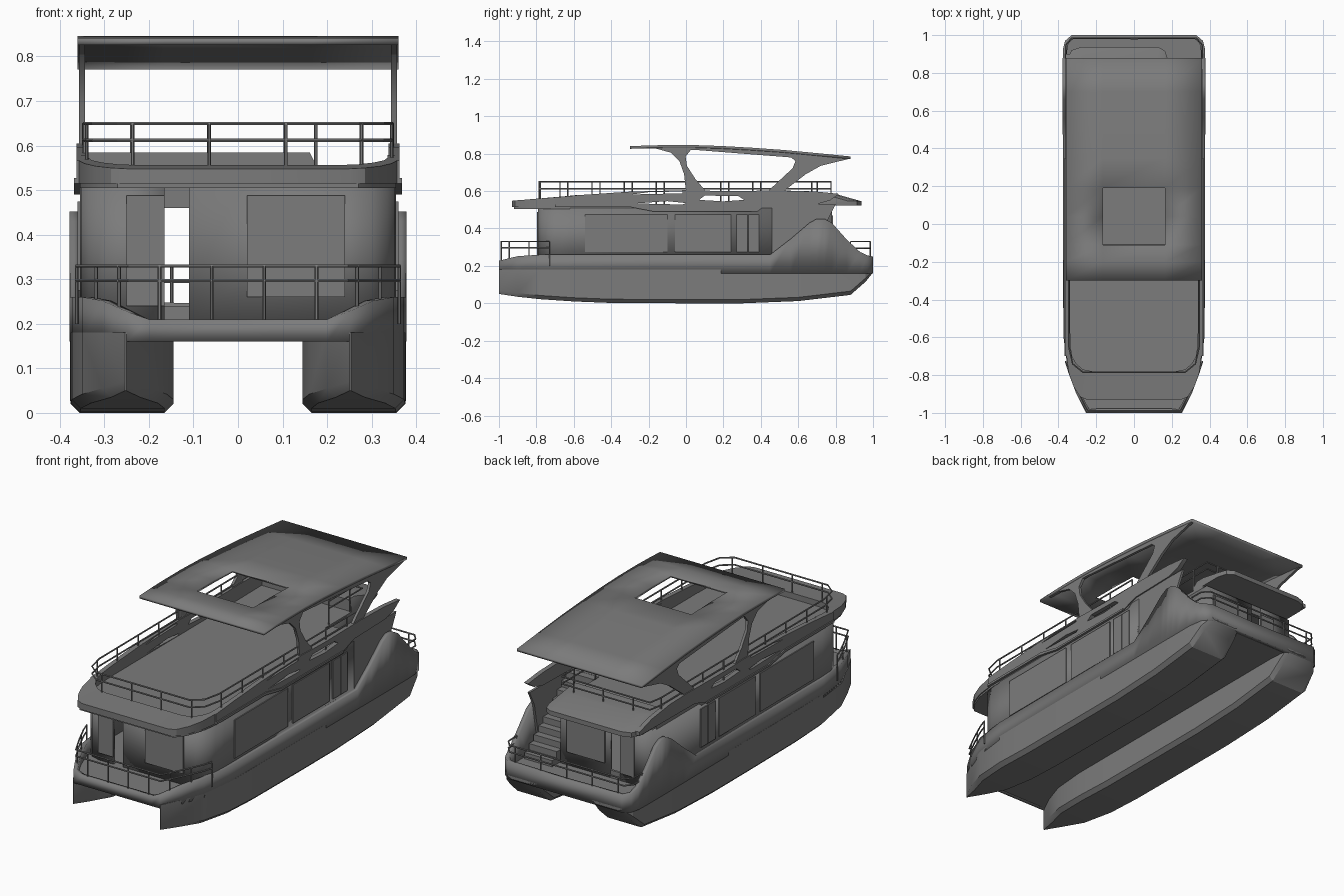
import bpy
import bmesh
from math import hypot

cube = bpy.data.objects.get("Cube")
if cube:
    bpy.data.objects.remove(cube, do_unlink=True)

GREY = bpy.data.materials.new("hull grey")
GREY.use_nodes = True
GREY.diffuse_color = (0.2, 0.2, 0.2, 1)
GREY.node_tree.nodes["Principled BSDF"].inputs["Base Color"].default_value = (0.2, 0.2, 0.2, 1)
made = []


def finish(name, bm, thick=0, recalc=True):
    if recalc:
        bmesh.ops.recalc_face_normals(bm, faces=bm.faces)
    me = bpy.data.meshes.new(name)
    bm.to_mesh(me)
    bm.free()
    me.materials.append(GREY)
    ob = bpy.data.objects.new(name, me)
    bpy.context.collection.objects.link(ob)
    if thick:
        mod = ob.modifiers.new("thickness", "SOLIDIFY")
        mod.thickness = thick
        mod.offset = -1
    made.append(ob)
    return ob


def loft(name, rings, closed=True, caps=True, thick=0):
    """Skin a series of rings that have equal point counts."""
    bm = bmesh.new()
    vs = [[bm.verts.new(p) for p in ring] for ring in rings]
    n = len(rings[0])
    for a, b in zip(vs, vs[1:]):
        for i in range(n if closed else n - 1):
            k = (i + 1) % n
            bm.faces.new((a[i], a[k], b[k], b[i]))
    if caps:
        bm.faces.new(vs[0][::-1])
        bm.faces.new(vs[-1])
    return finish(name, bm, thick, recalc=caps)


def plate(name, plan, z0, z1):
    return loft(name, [[(x, y, z) for x, y in plan] for z in (z0, z1)])


def side_plate(name, profile, x0, x1):
    return loft(name, [[(x, y, z) for y, z in profile] for x in (x0, x1)])


def box(name, x0, x1, y0, y1, z0, z1):
    return plate(name, [(x0, y0), (x1, y0), (x1, y1), (x0, y1)], z0, z1)


def mirrored(half):
    """Close a right-hand path into a loop across the centre line."""
    return half + [(-p[0], *p[1:]) for p in reversed(half) if p[0] > 0]


def railing(name, path, base, mid, top, gap):
    """Two rails along a path with evenly spaced posts."""
    cu = bpy.data.curves.new(name, "CURVE")
    cu.dimensions = "3D"
    cu.bevel_depth = 0.004
    cu.bevel_resolution = 1
    cu.use_fill_caps = True

    def tube(pts):
        sp = cu.splines.new("POLY")
        sp.points.add(len(pts) - 1)
        for q, p in zip(sp.points, pts):
            q.co = (*p, 1)

    for z in (mid, top):
        tube([(x, y, z) for x, y in path])
    lengths = [hypot(b[0] - a[0], b[1] - a[1]) for a, b in zip(path, path[1:])]
    count = max(2, round(sum(lengths) / gap))
    for k in range(count + 1):
        d = sum(lengths) * k / count
        for a, b, l in zip(path, path[1:], lengths):
            if d <= l + 1e-6:
                t = d / l
                x, y = a[0] + (b[0] - a[0]) * t, a[1] + (b[1] - a[1]) * t
                tube([(x, y, base), (x, y, top)])
                break
            d -= l
    cu.materials.append(GREY)
    ob = bpy.data.objects.new(name, cu)
    bpy.context.collection.objects.link(ob)
    bpy.ops.object.select_all(action="DESELECT")
    ob.select_set(True)
    bpy.context.view_layer.objects.active = ob
    bpy.ops.object.convert(target="MESH")
    made.append(bpy.context.view_layer.objects.active)


# Twin hulls: station y, inner x, outer x, bottom z
stations = [(-1, .25, .254, .05), (-.9, .2, .305, .035), (-.78, .16, .35, .022),
            (-.6, .145, .373, .01), (-.4, .145, .375, .002), (0, .145, .376, 0),
            (.3, .145, .376, 0), (.6, .145, .377, .012), (.88, .145, .377, .045),
            (.96, .15, .365, .115), (1, .16, .33, .165)]
for side, label in ((1, "left"), (-1, "right")):
    rings = []
    for y, xi, xo, z in stations:
        d = min(.02, (xo - xi) * .2)
        zc = min(z + .02, .176)
        sect = [(xi, .18), (xi, zc), (xi + d, z), (xo - d, z), (xo, zc), (xo, .18)]
        rings.append([(side * x, y, h) for x, h in sect])
    loft(label + "_hull", rings)

# Topsides with raised stern wings, and the main deck
sheer = [(0, -1, .21), (.2, -1, .21), (.25, -1, .228), (.305, -.9, .252), (.35, -.78, .26),
         (.373, -.6, .26), (.377, .45, .26), (.378, .56, .345), (.378, .66, .43),
         (.378, .7, .452), (.378, .74, .452), (.378, .78, .43), (.378, .86, .34),
         (.375, .93, .275), (.365, .97, .256), (.33, 1, .25), (0, 1, .245)]
loop = mirrored(sheer)
loft("topsides", [[(x, y, .16) for x, y, z in loop], loop], caps=False, thick=.022)
plate("main_deck", [(x * .99, y * .995) for x, y, z in loop], .16, .2)

# Cabin walls, split by a walk-through doorway
corner = [(.25, -.79), (.3, -.775), (.335, -.74), (.352, -.69), (.355, -.62)]
left_run = [(-.11, -.79)] + corner + [(.355, .46), (.18, .46), (.18, .78), (-.11, .78)]
right_run = [(-.165, .78), (-.355, .78)] + [(-x, y) for x, y in reversed(corner)] + [(-.165, -.79)]
for label, run in (("left", left_run), ("right", right_run)):
    loft(label + "_cabin_wall", [[(x, y, z) for x, y in run] for z in (.2, .51)],
         closed=False, caps=False, thick=.012)
box("stern_door_lintel", -.17, -.105, .768, .78, .46, .51)
box("stern_door_sill", -.17, -.105, .768, .78, .2, .24)
side_plate("stair_side_wall", [(.45, .24), (.72, .24), (.76, .45), (.8, .53), (.45, .53)], .343, .355)

# Window and door panels
box("bow_window", .02, .24, -.796, -.789, .26, .488)
box("bow_door_panel", -.25, -.165, -.796, -.789, .24, .488)
box("stern_window", -.08, .14, .779, .786, .27, .47)
box("stern_door_panel", -.25, -.17, .779, .786, .24, .47)
for s in (1, -1):
    for k, (a, b) in enumerate(((-.54, -.1), (-.06, .24), (.27, .33), (.335, .39))):
        box(f"side_window_{k}", s * .354, s * .36, a, b, .275, .475)

# Stairs at the stern
steps = 10
for k in range(steps):
    y = .84 - .038 * k
    box("stair_step", .185, .345, y - .042, y, .2, .2 + .0325 * (k + 1))

# Upper deck slab with stair opening
bow = [(.27, -.92), (.31, -.87), (.34, -.79), (.355, -.68)]
plate("upper_deck", [(-x, y) for x, y in bow[::-1]] + bow +
      [(.355, .46), (.18, .46), (.18, .75), (-.355, .75)], .505, .526)

# Sloping coaming around the bow of the upper deck
outer = [(0, -.93), (.25, -.93), (.285, -.915), (.32, -.86), (.345, -.79), (.36, -.68), (.36, -.58)]
inner = [(0, -.78), (.22, -.78), (.27, -.77), (.305, -.74), (.328, -.7), (.336, -.64), (.336, -.58)]
out_top = [.548, .548, .55, .554, .56, .568, .577]
in_top = [.556, .556, .558, .562, .567, .573, .579]


def across(path, heights):
    half = [(x, y, z) for (x, y), z in zip(path, heights)]
    return half + [(-x, y, z) for x, y, z in half[:0:-1]]


def arc(path, heights):
    pts = across(path, heights)
    n = len(path)
    return pts[n:] + pts[:n]


low = [.515] * len(outer)
lines = [arc(inner, low), arc(outer, low), arc(outer, out_top), arc(inner, in_top)]
loft("bow_coaming", list(zip(*lines)))

# Rounded stern overhang beside the stairs
stern = [(-.355, .68), (.18, .68), (.18, .87), (.165, .915), (.13, .937), (-.28, .937), (-.33, .92), (-.355, .87)]
crown = [(-.09 + (x + .09) * .93, y - .14 if y > .8 else y, .585) for x, y in stern]
loft("stern_overhang", [[(x, y, .522) for x, y in stern], [(x, y, .546) for x, y in stern], crown])

# Sweeping side bulwarks with slots
front = [(-.7, .515), (-.3, .515), (-.17, .49), (.34, .49), (.44, .525)]
top = [(.5, .603), (.2, .6), (0, .605), (-.3, .597), (-.55, .58), (-.7, .567)]
tails = {1: [(.7, .53), (.77, .55), (.82, .585), (.7, .597)],
         -1: [(.9, .53), (.9, .55), (.8, .58), (.65, .6)]}
slots = [[(-.29, .582), (-.02, .588), (-.02, .598), (-.2, .594)],
         [(.07, .553), (.2, .545), (.31, .553), (.28, .573), (.1, .576)],
         [(-.27, .534), (-.02, .528), (0, .536), (-.1, .546)]]
for s in (1, -1):
    wall = side_plate("side_bulwark", front + tails[s] + top, s * .338, s * .362)
    for slot in slots:
        cutter = side_plate("slot_cutter", slot, s * .3, s * .4)
        cutter.hide_render = True
        mod = wall.modifiers.new("slot", "BOOLEAN")
        mod.operation = "DIFFERENCE"
        mod.object = cutter
        bpy.context.view_layer.objects.active = wall
        bpy.ops.object.modifier_apply(modifier=mod.name)
        made.remove(cutter)
        bpy.data.objects.remove(cutter, do_unlink=True)
    side_plate("lower_ledge", [(-.7, .515), (-.3, .515), (-.17, .49), (.35, .49),
               (.35, .5), (-.16, .5), (-.29, .527), (-.7, .527)], s * .36, s * .368)

# Canopy arms and edge beams
front_arm = [(0, .595), (.11, .595), (.05, .665), (.005, .735), (-.002, .785), (.03, .825),
             (-.17, .83), (-.08, .805), (-.035, .76), (-.01, .69)]
rear_arm = [(.32, .49), (.38, .49), (.64, .69), (.72, .735), (.87, .772), (.87, .782),
            (.5, .81), (.5, .79), (.56, .782), (.585, .76), (.57, .722)]
beam = [(-.28, .83), (.05, .82), (.56, .78), (.6, .785), (.6, .8), (.2, .832), (-.1, .838), (-.28, .833)]
for s in (1, -1):
    for name, shape in (("canopy_front_arm", front_arm), ("canopy_rear_arm", rear_arm), ("canopy_beam", beam)):
        side_plate(name, shape, s * .343, s * .357)

# Curved canopy roof with a skylight opening
xs = [-.36, -.165, .165, .36]
roof = [(-.3, .84), (-.2, .844), (-.11, .846), (.04, .846), (.19, .841), (.35, .832),
        (.52, .82), (.7, .803), (.88, .785)]
bm = bmesh.new()
grid = [[bm.verts.new((x, y, z)) for x in xs] for y, z in roof]
for j in range(len(roof) - 1):
    for i in range(3):
        if not (i == 1 and j in (2, 3)):
            bm.faces.new((grid[j][i], grid[j][i + 1], grid[j + 1][i + 1], grid[j + 1][i]))
finish("canopy_roof", bm, thick=.014, recalc=False)

# Railings
bow_rail = [(.362, -.73), (.345, -.78), (.3, -.88), (.245, -.988)]
railing("bow_railing", bow_rail + [(-x, y) for x, y in bow_rail[::-1]], .2, .297, .33, .12)
aft_rail = [(.362, .88), (.36, .95), (.33, .985)]
railing("stern_railing", aft_rail + [(-x, y) for x, y in aft_rail[::-1]], .23, .295, .33, .14)
deck_rail = [(.345, -.65), (.325, -.74), (.27, -.785)]
railing("upper_railing", [(.175, .5), (.175, .775), (-.335, .775), (-.347, .7)] +
        [(-x, y) for x, y in deck_rail] + deck_rail[::-1] + [(.347, .4)], .53, .612, .65, .17)

# Smooth the curved parts, keep edges crisp
bpy.ops.object.select_all(action="DESELECT")
for ob in made:
    ob.select_set(True)
bpy.context.view_layer.objects.active = made[0]
bpy.ops.object.shade_smooth_by_angle(angle=0.5)
